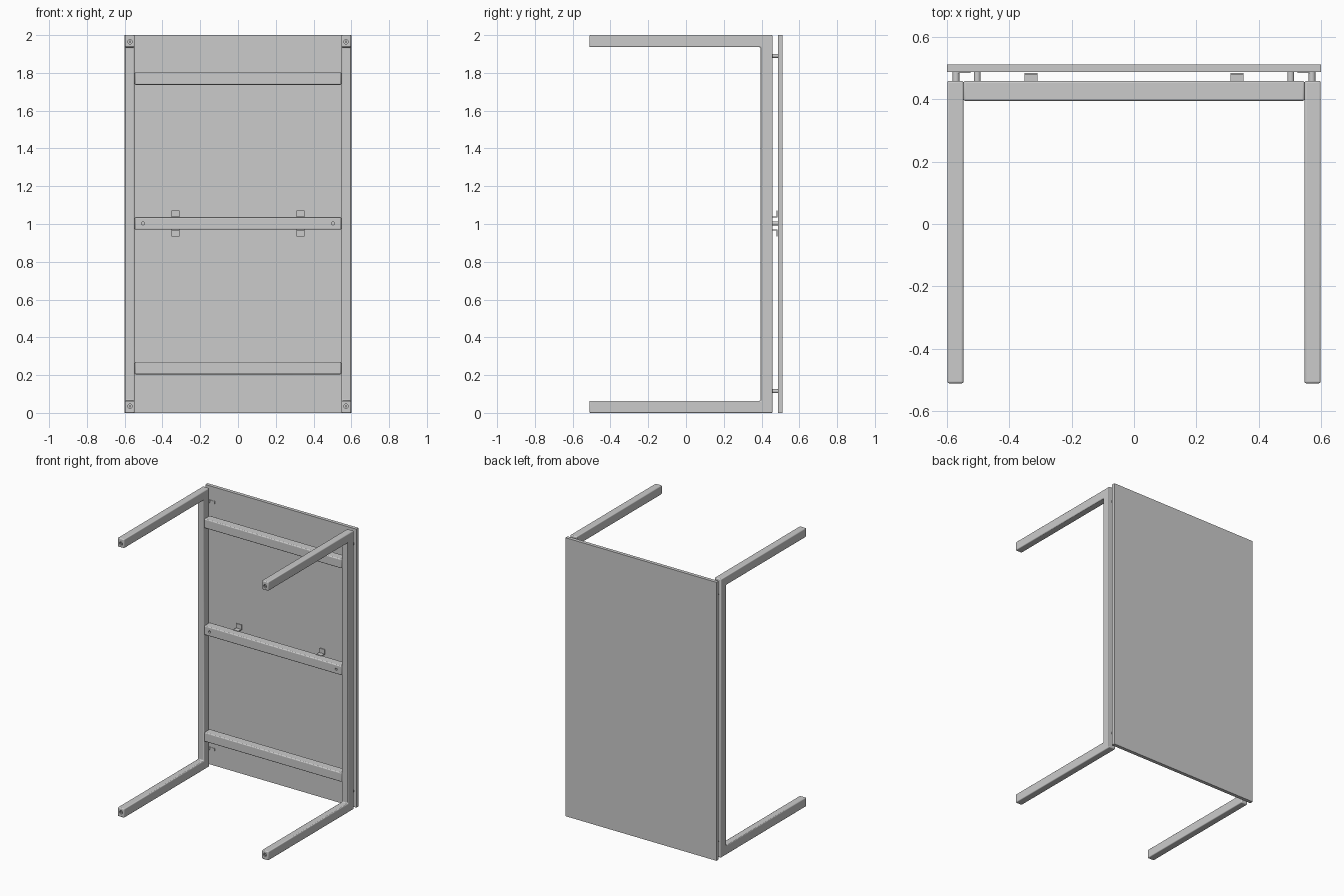
import bpy, bmesh
from math import pi
from mathutils import Matrix

if "Cube" in bpy.data.objects:
    bpy.data.objects.remove(bpy.data.objects["Cube"])

grey = bpy.data.materials.new("light grey")
grey.use_nodes = True
colour = (0.6, 0.6, 0.6, 1)
grey.diffuse_color = colour
grey.node_tree.nodes["Principled BSDF"].inputs["Base Color"].default_value = colour


def finish(name, bm, radius=0):
    """Turn a bmesh into a named object, with optional rounded edges."""
    bmesh.ops.recalc_face_normals(bm, faces=bm.faces)
    mesh = bpy.data.meshes.new(name)
    bm.to_mesh(mesh)
    bm.free()
    ob = bpy.data.objects.new(name, mesh)
    bpy.context.collection.objects.link(ob)
    mesh.materials.append(grey)
    if radius:
        mod = ob.modifiers.new("rounded edges", "BEVEL")
        mod.width = radius
        mod.segments = 3
    return ob


def box(name, x, y, z, radius=0):
    """Box given by its (low, high) range on each axis."""
    bm = bmesh.new()
    bmesh.ops.create_cube(bm, size=1)
    for v in bm.verts:
        v.co = [r[0] if c < 0 else r[1] for c, r in zip(v.co, (x, y, z))]
    return finish(name, bm, radius)


def pin(name, x, y, z, radius):
    """Cylinder along y between the two y values."""
    bm = bmesh.new()
    place = Matrix.Translation((x, sum(y) / 2, z)) @ Matrix.Rotation(pi / 2, 4, "X")
    bmesh.ops.create_cone(bm, cap_ends=True, segments=24, radius1=radius,
                          radius2=radius, depth=y[1] - y[0], matrix=place)
    return finish(name, bm)


def drill(target, x, y, z, radius):
    """Cut a round hole along y."""
    cutter = pin("hole_cutter", x, y, z, radius)
    cutter.hide_render = True
    cutter.hide_set(True)
    mod = target.modifiers.new("hole", "BOOLEAN")
    mod.object = cutter
    mod.solver = "EXACT"


FRONT, BAR, BACK, PANEL = -0.511, 0.395, 0.459, 0.487
TUBE, INNER = 0.064, 0.547

# Panel
box("table_top", (-0.6, 0.6), (PANEL, 0.512), (0, 2))

# Each side frame is a U of two legs and one rail, extruded across
u_shape = [(FRONT, 0), (BACK, 0), (BACK, 2), (FRONT, 2), (FRONT, 2 - TUBE),
           (BAR, 2 - TUBE), (BAR, TUBE), (FRONT, TUBE)]
for side, label in ((1, "left"), (-1, "right")):
    bm = bmesh.new()
    face = bm.faces.new([bm.verts.new((side * INNER, y, z)) for y, z in u_shape])
    out = bmesh.ops.extrude_face_region(bm, geom=[face])
    bmesh.ops.translate(bm, vec=(side * 0.052, 0, 0),
                        verts=[g for g in out["geom"] if isinstance(g, bmesh.types.BMVert)])
    frame = finish(label + "_leg_frame", bm, 0.006)
    # Screw sockets in the leg ends
    for z in (0.035, 1.965):
        drill(frame, side * 0.572, (FRONT - 0.01, FRONT + 0.012), z, 0.012)
        pin(label + "_foot_screw", side * 0.572, (FRONT + 0.001, FRONT + 0.02), z, 0.006)
    # Corner spacers with a thin tab against the panel
    for z in (0.115, 1.89):
        pin(label + "_corner_spacer", side * 0.571, (BACK - 0.005, PANEL), z, 0.011)
        tab = sorted((side * 0.525, side * 0.571))
        box(label + "_spacer_tab", tab, (PANEL - 0.003, PANEL), (z - 0.01, z + 0.01))

# Cross bars
for name, z in (("lower", 0.237), ("middle", 1.003), ("upper", 1.77)):
    bar = box(name + "_cross_bar", (-INNER, INNER), (BAR, BACK),
              (z - 0.033, z + 0.033), 0.006)
    if name == "middle":
        for x in (-0.503, 0.503):
            drill(bar, x, (BAR - 0.01, BAR + 0.012), z, 0.008)
            pin("middle_spacer", x, (BACK - 0.005, PANEL), z, 0.011)

# Bent clips above and below the middle bar
for side in (-1, 1):
    x = (side * 0.33 - 0.021, side * 0.33 + 0.021)
    for up in (-1, 1):
        edge = 1.003 + up * 0.035
        box("clip_arm", x, (BACK - 0.012, PANEL - 0.005),
            sorted((edge - up * 0.003, edge + up * 0.002)))
        box("clip_flange", x, (PANEL - 0.008, PANEL - 0.003),
            sorted((edge - up * 0.003, edge + up * 0.034)))

# Smooth shading with sharp edges kept
bpy.ops.object.select_all(action="DESELECT")
for ob in bpy.context.collection.objects:
    if ob.type == "MESH" and not ob.hide_render:
        ob.select_set(True)
        bpy.context.view_layer.objects.active = ob
bpy.ops.object.shade_smooth_by_angle(angle=0.6)
